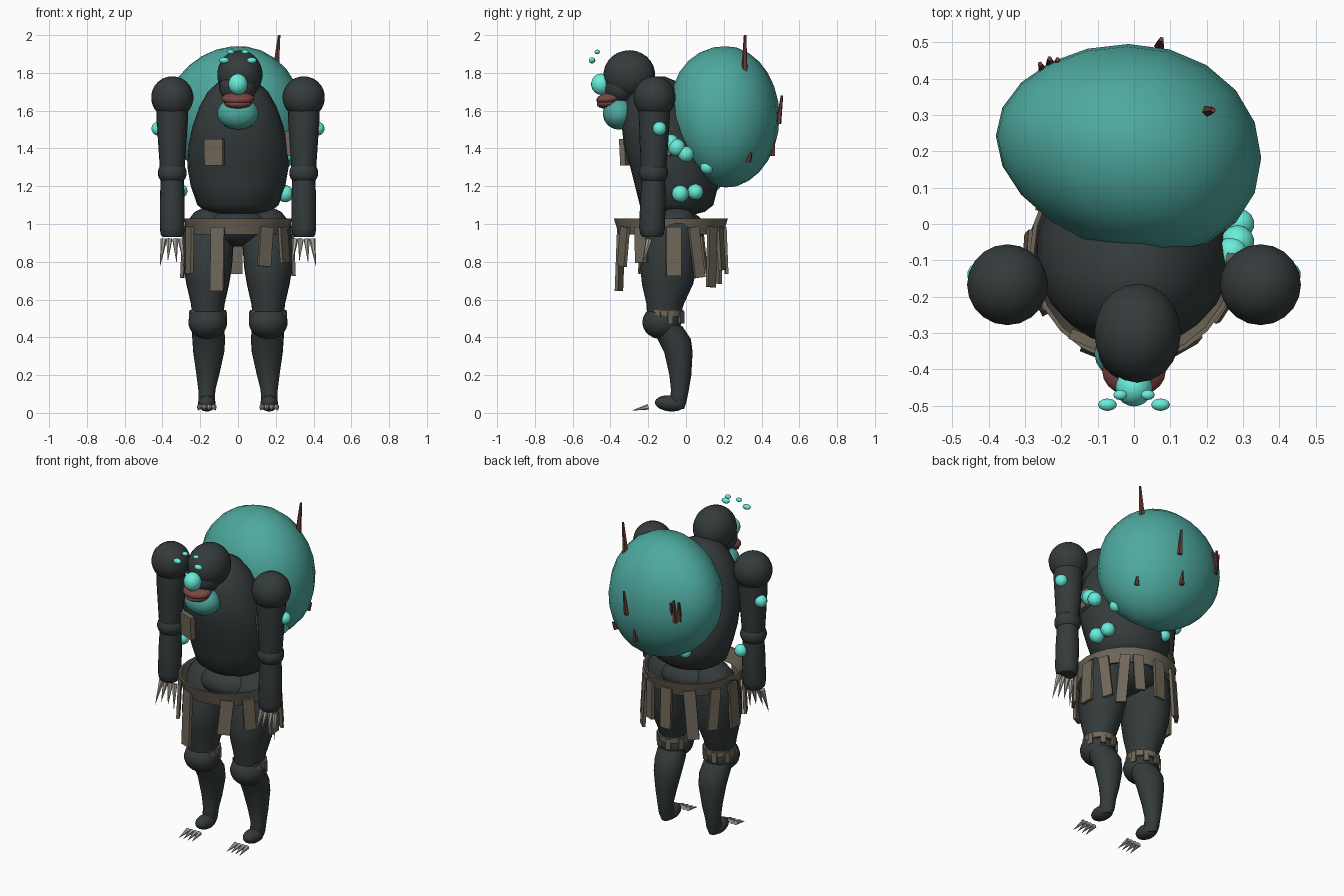
import bpy, bmesh
from math import sin, cos, pi, radians
from mathutils import Vector, Matrix

if "Cube" in bpy.data.objects:
    bpy.data.objects.remove(bpy.data.objects["Cube"])


def mat(name, c):
    m = bpy.data.materials.new(name)
    m.diffuse_color = (*c, 1)
    m.use_nodes = True
    m.node_tree.nodes["Principled BSDF"].inputs["Base Color"].default_value = m.diffuse_color
    return m


SKIN = mat("dark_skin", (.035, .043, .043))
SAC = mat("sac_teal", (.075, .40, .35))
GLOW = mat("bright_teal", (.14, .85, .70))
CLOTH = mat("brown_cloth", (.16, .135, .10))
LIP = mat("lip_red", (.2, .06, .055))
SPIKE = mat("spike_red", (.15, .045, .04))
CLAW = mat("claw_bone", (.40, .38, .33))


def finish(name, bm, m, smooth=True):
    bmesh.ops.recalc_face_normals(bm, faces=bm.faces[:])
    me = bpy.data.meshes.new(name)
    bm.to_mesh(me)
    bm.free()
    me.materials.append(m)
    o = bpy.data.objects.new(name, me)
    bpy.context.collection.objects.link(o)
    if smooth:
        bpy.ops.object.select_all(action='DESELECT')
        bpy.context.view_layer.objects.active = o
        o.select_set(True)
        bpy.ops.object.shade_smooth_by_angle(angle=radians(40))
    return o


def ball(name, c, r, m, seg=20, rot=0):
    r = r if isinstance(r, tuple) else (r, r, r)
    bm = bmesh.new()
    bmesh.ops.create_uvsphere(bm, u_segments=seg, v_segments=seg * 2 // 3, radius=1)
    bm.transform(Matrix.Translation(c) @ Matrix.Rotation(rot, 4, 'X') @ Matrix.Diagonal((*r, 1)))
    return finish(name, bm, m)


def loft(name, rings, m, seg=24):
    """Stack of horizontal ellipses (x, y, z, rx, ry), capped."""
    bm = bmesh.new()
    loops = [[bm.verts.new((x + rx * cos(2 * pi * i / seg), y + ry * sin(2 * pi * i / seg), z))
              for i in range(seg)] for x, y, z, rx, ry in rings]
    for a, b in zip(loops, loops[1:]):
        for i in range(seg):
            j = (i + 1) % seg
            bm.faces.new((a[i], a[j], b[j], b[i]))
    bm.faces.new(loops[0])
    bm.faces.new(loops[-1])
    return finish(name, bm, m)


def cone(name, a, b, r, m, tip=0.0, seg=6):
    a, b = Vector(a), Vector(b)
    d = b - a
    bm = bmesh.new()
    bmesh.ops.create_cone(bm, cap_ends=True, segments=seg, radius1=r, radius2=tip, depth=d.length)
    bm.transform(Matrix.Translation((a + b) / 2) @ d.to_track_quat('Z', 'Y').to_matrix().to_4x4())
    return finish(name, bm, m, False)


def plate(name, c, size, yaw, m, tilt=0, lean=0):
    """Flat box facing outward along yaw."""
    bm = bmesh.new()
    bmesh.ops.create_cube(bm, size=1)
    bm.transform(Matrix.Translation(c) @ Matrix.Rotation(yaw, 4, 'Z') @ Matrix.Rotation(tilt, 4, 'Y')
                 @ Matrix.Rotation(lean, 4, 'X') @ Matrix.Diagonal((*size, 1)))
    return finish(name, bm, m, False)


def band(name, c, bot, top, z0, z1, a0, a1, m, seg=20, t=.012):
    """Open or closed elliptical strap with thickness."""
    bm = bmesh.new()
    prev = None
    for i in range(seg + 1):
        a = radians(a0 + (a1 - a0) * i / seg)
        u = Vector((cos(a), sin(a)))
        cur = [bm.verts.new((c[0] + u.x * (r[0] - k), c[1] + u.y * (r[1] - k), z))
               for r, z, k in ((bot, z0, 0), (top, z1, 0), (top, z1, t), (bot, z0, t))]
        if prev:
            for j in range(4):
                bm.faces.new((prev[j], cur[j], cur[(j + 1) % 4], prev[(j + 1) % 4]))
        prev = cur
    bmesh.ops.remove_doubles(bm, verts=bm.verts[:], dist=1e-4)
    return finish(name, bm, m)


# Torso and pelvis
loft("torso", [(0, -.05, 1.05, .10, .09), (0, -.05, 1.065, .17, .15), (0, -.05, 1.10, .215, .195),
               (0, -.05, 1.2, .25, .22), (0, -.07, 1.3, .268, .225), (0, -.11, 1.42, .262, .22),
               (0, -.135, 1.52, .24, .205), (0, -.15, 1.62, .205, .18), (0, -.155, 1.7, .16, .15),
               (0, -.15, 1.755, .1, .1), (0, -.15, 1.78, .04, .04)], SKIN)
ball("pelvis", (0, -.06, .98), (.2, .16, .1), SKIN)

# Head
ball("head", (.01, -.30, 1.79), (.12, .137, .13), SKIN)
ball("muzzle", (0, -.345, 1.725), (.1, .09, .09), SKIN)
ball("nose", (0, -.45, 1.74), (.051, .052, .056), GLOW)
ball("upper_lip", (0, -.405, 1.664), (.088, .07, .034), LIP, rot=.15)
ball("lower_lip", (0, -.405, 1.642), (.075, .068, .03), LIP, rot=.15)
ball("throat", (0, -.355, 1.585), (.11, .085, .085), SAC)

# Back sac: lopsided egg, blunter on the right, bulging forward at the top
bm = bmesh.new()
bmesh.ops.create_uvsphere(bm, u_segments=20, v_segments=14, radius=1)
for v in bm.verts:
    x, y, z = v.co
    k = 1 + .1 * x
    f = 1.02 + .14 * z if y < 0 else 1
    v.co = (-.015 + .365 * x - .02 * z, .212 - .03 * x + .283 * y * k * f, 1.567 + .373 * z * k)
finish("back_sac", bm, SAC)

# Spikes on the sac
for a, b, r in [((.2, .31, 1.80), (.218, .313, 2.0), .018),
                ((.07, .49, 1.53), (.075, .508, 1.68), .015),
                ((.03, .458, 1.36), (.03, .468, 1.475), .015),
                ((.255, .33, 1.33), (.265, .345, 1.375), .015),
                ((-.25, .42, 1.55), (-.258, .44, 1.67), .015),
                ((-.23, .435, 1.54), (-.232, .455, 1.68), .016),
                ((-.21, .435, 1.55), (-.21, .452, 1.66), .014)]:
    cone("spike", a, b, r, SPIKE, .007, 5)

# Glowing boils on the flanks
for x, y, z, r in [(.27, -.08, 1.43, .045), (.285, -.05, 1.405, .047), (.29, 0, 1.37, .042),
                   (.25, -.03, 1.16, .045), (.235, .05, 1.17, .042), (.23, .112, 1.3, .036),
                   (-.305, -.11, 1.175, .038), (-.10, .15, 1.21, .035)]:
    ball("boil", (x, y, z), r, GLOW, 14)

# Limbs and eyes, both sides
for s, side in ((1, "right"), (-1, "left")):
    ball(side + "_outer_eye", (s * .073, -.497, 1.866), (.026, .017, .016), GLOW, 12)
    ball(side + "_inner_eye", (s * .038, -.47, 1.911), (.019, .014, .012), GLOW, 12)

    # Arm
    ax = s * .348
    ball(side + "_shoulder", (ax, -.167, 1.67), .112, SKIN)
    loft(side + "_upper_arm", [(ax, -.167, 1.67, .085, .085), (ax, -.168, 1.55, .083, .082),
                               (ax, -.17, 1.4, .073, .074), (ax, -.172, 1.27, .064, .065)], SKIN, 20)
    ball(side + "_elbow", (ax, -.172, 1.27), (.077, .077, .066), SKIN)
    loft(side + "_forearm", [(ax, -.172, 1.27, .06, .06), (ax, -.175, 1.12, .066, .068),
                             (ax, -.18, .98, .066, .068), (ax, -.18, .945, .062, .062),
                             (ax, -.18, .93, .05, .05)], SKIN, 20)
    ball(side + "_arm_boil", (s * .422, -.14, 1.505), .037, GLOW, 14)
    for dx, tz in ((-.045, .77), (-.016, .80), (.016, .79), (.045, .77)):
        cone("finger_claw", (ax + dx, -.195, .92), (ax + dx * 1.45, -.232, tz), .017, CLAW)

    # Leg
    lx = s * .16
    loft(side + "_thigh", [(lx * .9, -.05, 1.085, .04, .04), (lx * .93, -.05, 1.065, .08, .08),
                           (lx * .97, -.055, 1.0, .125, .12), (lx, -.075, .9, .137, .14),
                           (lx, -.092, .77, .128, .15), (lx, -.098, .68, .113, .135),
                           (lx, -.11, .58, .09, .1), (lx, -.12, .5, .08, .085)], SKIN)
    ball(side + "_knee", (lx, -.128, .48), (.103, .103, .09), SKIN)
    loft(side + "_shin", [(lx, -.10, .46, .085, .08), (s * .155, -.062, .39, .087, .088),
                          (s * .155, -.04, .32, .082, .075), (s * .16, -.03, .2, .06, .058),
                          (s * .165, -.032, .12, .045, .047), (s * .165, -.042, .06, .043, .045),
                          (s * .165, -.045, .02, .028, .035)], SKIN)
    ball(side + "_foot", (s * .165, -.085, .05), (.047, .08, .042), SKIN, rot=-.1)
    for dx in (-.038, -.013, .013, .038):
        cone("toe_claw", (s * .165 + dx, -.2, .032), (s * .165 + dx * 1.2, -.288, .012), .015, CLAW)

    # Knee strap with tags
    band(side + "_knee_strap", (lx, -.108), (.094, .094), (.096, .096), .51, .545, -40, 220, CLOTH)
    for a in (-25, 15, 60, 105, 150, 195):
        t = radians(a)
        plate("knee_tag", (lx + .093 * cos(t), -.108 + .093 * sin(t), .505), (.014, .03, .065), t, CLOTH)

# Waist belt and hanging strips: angle, length, width, lean
band("belt", (0, -.08), (.266, .276), (.287, .302), .945, 1.03, 0, 360, CLOTH, 24)
for a, ln, w, lean in [(208, .25, .06, .05), (248, .34, .075, 0), (300, .21, .075, -.1),
                       (327, .19, .07, .06), (3, .26, .08, 0), (28, .27, .06, .12),
                       (48, .32, .06, -.08), (66, .23, .06, .05), (92, .25, .07, 0),
                       (122, .3, .07, .08), (148, .25, .06, -.1), (176, .27, .075, .05)]:
    t = radians(a)
    plate("hanging_strip", (.29 * cos(t), -.08 + .29 * sin(t), .985 - ln / 2), (.018, w, ln), t,
          CLOTH, -.04, lean)

# Patches on the chest and flank
plate("chest_patch", (-.125, -.318, 1.38), (.03, .105, .14), radians(-112), CLOTH, .05)
plate("flank_patch", (.27, -.13, 1.425), (.025, .1, .13), radians(-5), CLOTH, -.1)
